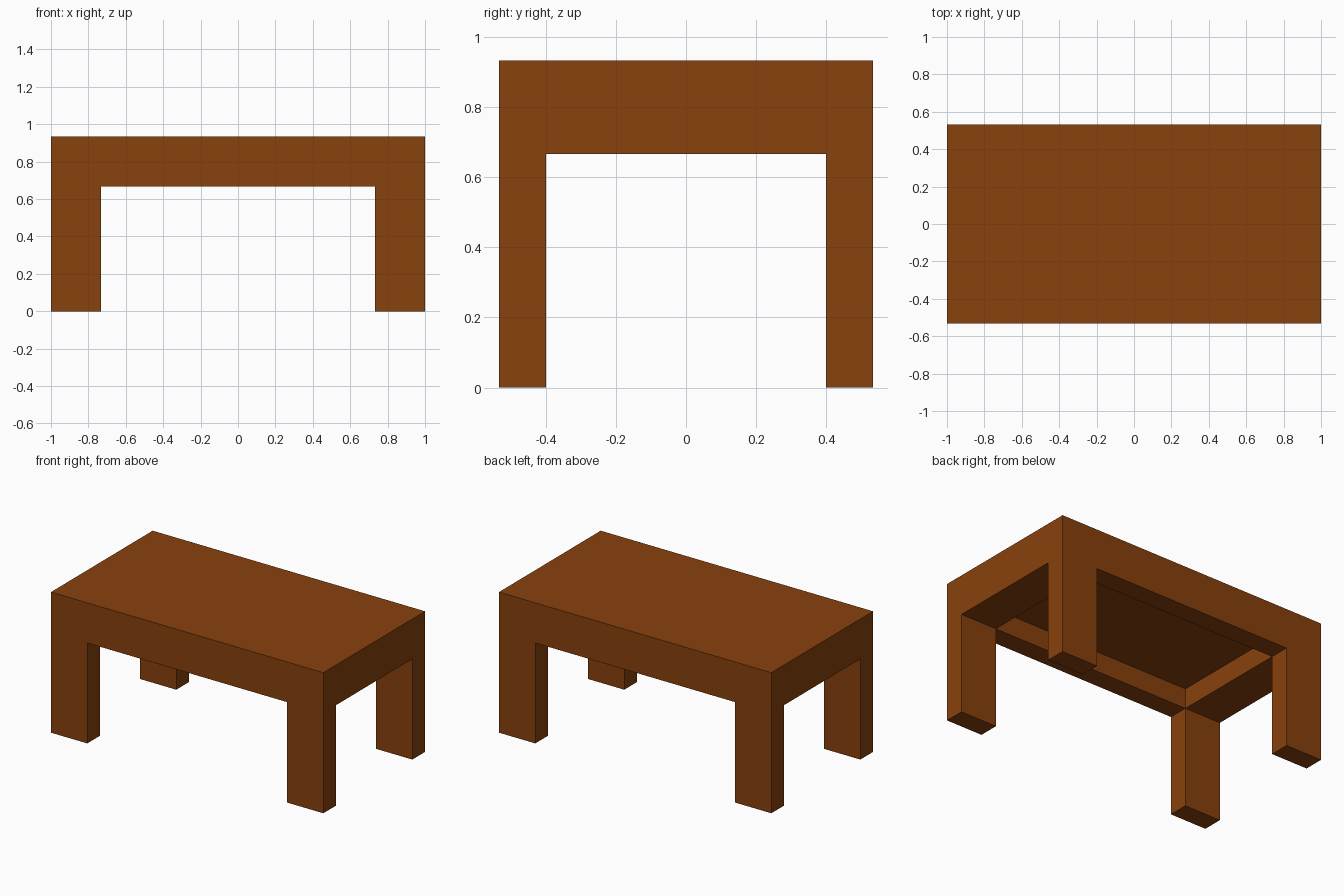
import bpy
import bmesh

cube = bpy.data.objects.get("Cube")
if cube:
    bpy.data.objects.remove(cube, do_unlink=True)

# Main sizes
HALF_X, HALF_Y = 1.0, 0.5333        # outer footprint
INNER_X, INNER_Y = 0.7333, 0.4      # inner edge of legs and apron
TOP_Z, SLAB_Z, APRON_Z = 0.9333, 0.8, 0.6667

# Brown wood
wood = bpy.data.materials.new("brown_wood")
wood.use_nodes = True
colour = (0.246, 0.053, 0.004, 1.0)
wood.diffuse_color = colour
wood.node_tree.nodes["Principled BSDF"].inputs["Base Color"].default_value = colour


def extrude(bm, faces, dz, keep=False):
    """Extrude faces vertically and return the new end faces."""
    out = bmesh.ops.extrude_face_region(bm, geom=faces, use_keep_orig=keep)["geom"]
    verts = [g for g in out if isinstance(g, bmesh.types.BMVert)]
    bmesh.ops.translate(bm, verts=verts, vec=(0, 0, dz))
    return [g for g in out if isinstance(g, bmesh.types.BMFace)]


def outside(face):
    """Tell whether a face lies beyond the inner rectangle in x and in y."""
    c = face.calc_center_median()
    return abs(c.x) > INNER_X, abs(c.y) > INNER_Y


bm = bmesh.new()

# Underside of the slab: a 3 x 3 grid split at the inner edges
xs = (-HALF_X, -INNER_X, INNER_X, HALF_X)
ys = (-HALF_Y, -INNER_Y, INNER_Y, HALF_Y)
grid = [[bm.verts.new((x, y, SLAB_Z)) for y in ys] for x in xs]
cells = [bm.faces.new((grid[i][j], grid[i][j + 1], grid[i + 1][j + 1], grid[i + 1][j]))
         for i in range(3) for j in range(3)]

# Tabletop slab
extrude(bm, cells, TOP_Z - SLAB_Z, keep=True)

# Apron: the outer ring of cells, leaving a recess under the slab
ring = [f for f in cells if any(outside(f))]
apron = extrude(bm, ring, APRON_Z - SLAB_Z)

# Legs: the four corner cells
corners = [f for f in apron if all(outside(f))]
extrude(bm, corners, -APRON_Z)

bmesh.ops.recalc_face_normals(bm, faces=bm.faces[:])
mesh = bpy.data.meshes.new("table")
bm.to_mesh(mesh)
bm.free()
mesh.materials.append(wood)
table = bpy.data.objects.new("table", mesh)
bpy.context.collection.objects.link(table)
